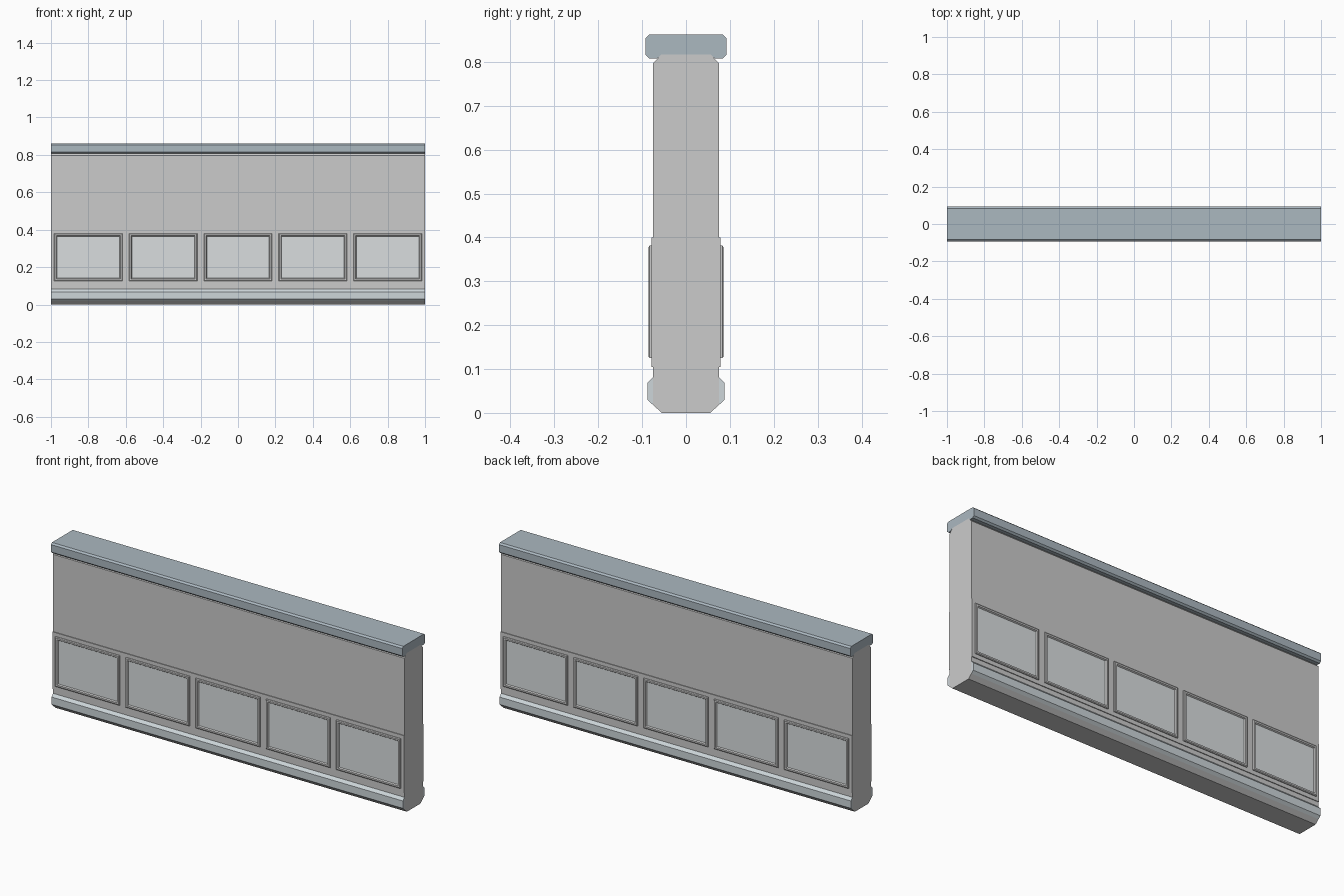
import bpy, bmesh

if "Cube" in bpy.data.objects:
    bpy.data.objects.remove(bpy.data.objects["Cube"])


def material(name, rgb):
    m = bpy.data.materials.new(name)
    m.diffuse_color = (*rgb, 1)
    m.use_nodes = True
    m.node_tree.nodes["Principled BSDF"].inputs["Base Color"].default_value = m.diffuse_color
    return m


def add_object(name, bm, mat):
    mesh = bpy.data.meshes.new(name)
    bm.to_mesh(mesh)
    bm.free()
    mesh.materials.append(mat)
    ob = bpy.data.objects.new(name, mesh)
    bpy.context.collection.objects.link(ob)
    return ob


def mirror_y(ob):
    mod = ob.modifiers.new("both_sides", "MIRROR")
    mod.use_axis = (False, True, False)
    mod.use_mirror_merge = False


def extrude_profile(name, pts, mat):
    """Sweep a closed (y, z) profile along x from -1 to 1."""
    bm = bmesh.new()
    face = bm.faces.new([bm.verts.new((-1, y, z)) for y, z in pts])
    res = bmesh.ops.extrude_face_region(bm, geom=[face], use_keep_orig=True)
    verts = [g for g in res["geom"] if isinstance(g, bmesh.types.BMVert)]
    bmesh.ops.translate(bm, verts=verts, vec=(2, 0, 0))
    bmesh.ops.recalc_face_normals(bm, faces=bm.faces)
    return add_object(name, bm, mat)


def symmetric(half):
    return half + [(-y, z) for y, z in reversed(half)]


def rect_rings(name, steps, mat, fill=False):
    """Nested rectangles on the front side; each step is (inset, depth)."""
    bm = bmesh.new()
    rings = []
    for inset, depth in steps:
        w, h = 0.183 - inset, 0.128 - inset
        rings.append([bm.verts.new((-0.8 + sx * w, -depth, 0.253 + sz * h))
                      for sx, sz in ((-1, -1), (1, -1), (1, 1), (-1, 1))])
    for a, b in zip(rings, rings[1:]):
        for i in range(4):
            j = (i + 1) % 4
            bm.faces.new((a[i], a[j], b[j], b[i]))
    if fill:
        bm.faces.new(rings[-1])
    ob = add_object(name, bm, mat)
    arr = ob.modifiers.new("five_panels", "ARRAY")
    arr.count = 5
    arr.use_relative_offset = False
    arr.use_constant_offset = True
    arr.constant_offset_displace = (0.4, 0, 0)
    mirror_y(ob)
    return ob


stone = material("stone", (0.75, 0.77, 0.78))
panel_mat = material("panel_stone", (0.70, 0.73, 0.74))
trim = material("trim", (0.61, 0.67, 0.70))
slate = material("slate", (0.41, 0.48, 0.53))

# Wall body with chamfered foot and top and a slightly thicker lower band
extrude_profile("wall_body", symmetric([
    (0.055, 0), (0.075, 0.018), (0.075, 0.105), (0.079, 0.105),
    (0.079, 0.40), (0.075, 0.40), (0.075, 0.797), (0.056, 0.817)]), stone)

# Coping cap, notched over the wall top
extrude_profile("top_cap", symmetric([
    (0.056, 0.817), (0.065, 0.808), (0.084, 0.808), (0.0925, 0.816),
    (0.0925, 0.854), (0.084, 0.862)]), slate)

# Base moulding on both faces
base = extrude_profile("base_moulding", [
    (-0.075, 0.018), (-0.088, 0.030), (-0.088, 0.068), (-0.075, 0.082)], trim)
mirror_y(base)

# Raised panel frames and the panels within them
rect_rings("panel_frame", [(0, 0.078), (0, 0.083), (0.004, 0.086),
                           (0.012, 0.086), (0.016, 0.080)], stone)
rect_rings("panel_field", [(0.016, 0.078), (0.016, 0.080)], panel_mat, fill=True)
